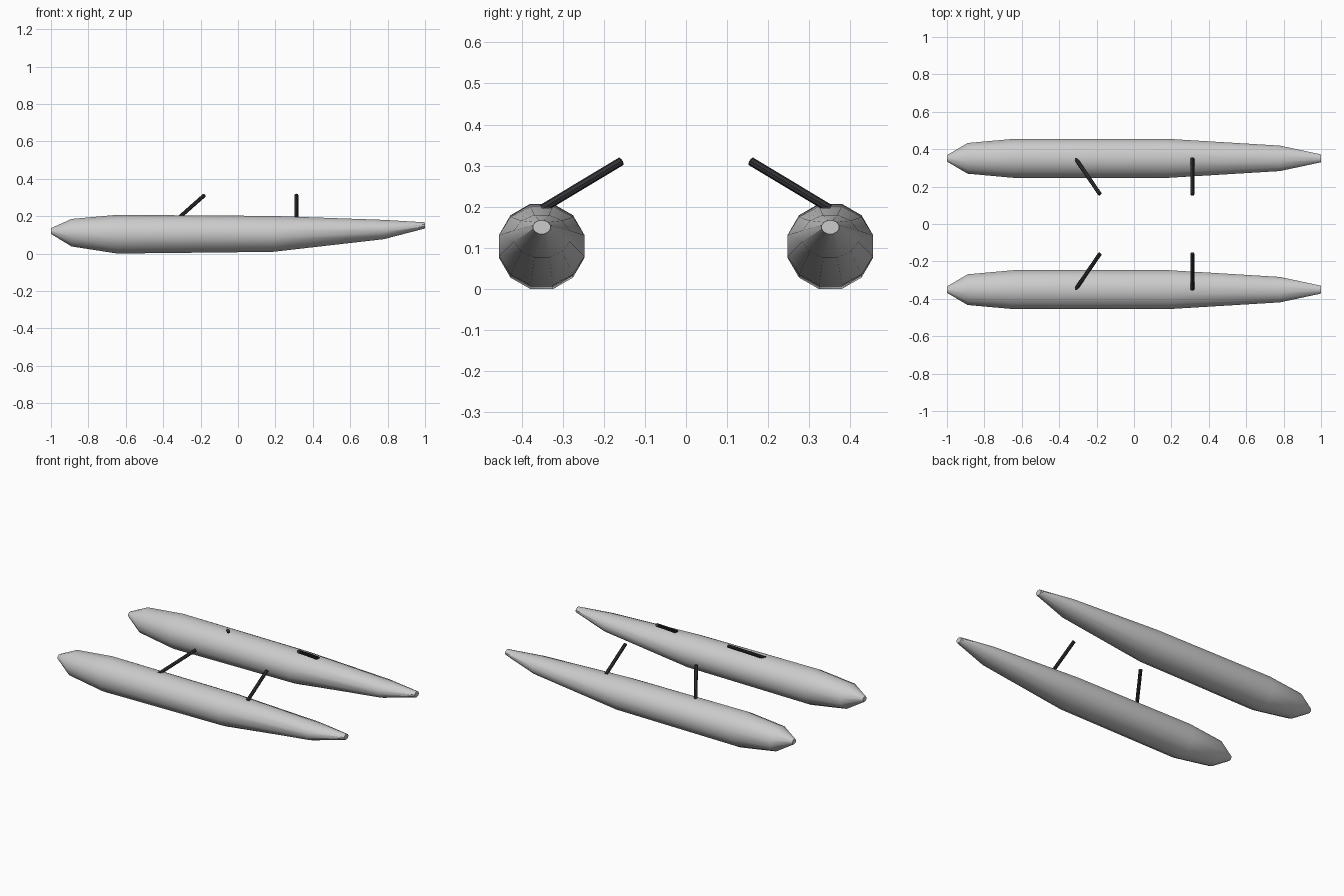
import bpy, bmesh, math
from mathutils import Vector

if "Cube" in bpy.data.objects:
    bpy.data.objects.remove(bpy.data.objects["Cube"])

dark = bpy.data.materials.new("strut_dark")
dark.diffuse_color = (0.035, 0.035, 0.04, 1)
dark.use_nodes = True
dark.node_tree.nodes["Principled BSDF"].inputs["Base Color"].default_value = dark.diffuse_color

def make_object(name, bm, mat=None):
    bmesh.ops.recalc_face_normals(bm, faces=bm.faces)
    mesh = bpy.data.meshes.new(name)
    bm.to_mesh(mesh)
    bm.free()
    obj = bpy.data.objects.new(name, mesh)
    bpy.context.collection.objects.link(obj)
    if mat:
        mesh.materials.append(mat)
    bpy.ops.object.select_all(action='DESELECT')
    obj.select_set(True)
    bpy.context.view_layer.objects.active = obj
    bpy.ops.object.shade_smooth_by_angle(angle=math.radians(35))
    return obj

def loft(name, rings, mat=None):
    bm = bmesh.new()
    loops = [[bm.verts.new(p) for p in ring] for ring in rings]
    n = len(loops[0])
    for a, b in zip(loops, loops[1:]):
        for i in range(n):
            j = (i + 1) % n
            bm.faces.new((a[i], a[j], b[j], b[i]))
    bm.faces.new(loops[0])
    bm.faces.new(loops[-1])
    return make_object(name, bm, mat)

def rod(name, start, end, radius, mat, sides=8):
    start, end = Vector(start), Vector(end)
    axis = (end - start).normalized()
    u = axis.cross(Vector((0, 0, 1))).normalized()
    v = axis.cross(u)
    angles = [math.tau * i / sides for i in range(sides)]
    rings = [[c + radius * (u * math.cos(a) + v * math.sin(a)) for a in angles]
             for c in (start, end)]
    return loft(name, rings, mat)

# float stations: x, bottom z, top z, half width
STATIONS = [(-1.0, 0.105, 0.136, 0.017), (-0.89, 0.038, 0.185, 0.082),
            (-0.645, 0.0, 0.207, 0.104), (0.185, 0.009, 0.201, 0.104),
            (0.78, 0.077, 0.18, 0.068), (1.0, 0.134, 0.167, 0.021)]
FLOAT_Y = 0.351
SIDES = 12

def float_ring(x, z0, z1, half, side):
    k = 1 / math.cos(math.pi / SIDES)   # flats face up, down and sideways
    ring = []
    for i in range(SIDES):
        a = math.tau * (i + 0.5) / SIDES
        ring.append((x, side * FLOAT_Y + half * k * math.cos(a),
                     (z0 + z1) / 2 + (z1 - z0) / 2 * k * math.sin(a)))
    return ring

for label, s in (("left", 1), ("right", -1)):
    # tapered pontoon
    loft(label + "_float", [float_ring(*st, s) for st in STATIONS])
    # straight bow strut and slanted stern strut
    rod(label + "_front_strut", (0.312, s * 0.35, 0.195), (0.312, s * 0.157, 0.311), 0.0105, dark)
    rod(label + "_rear_strut", (-0.312, s * 0.35, 0.195), (-0.182, s * 0.159, 0.31), 0.0105, dark)
